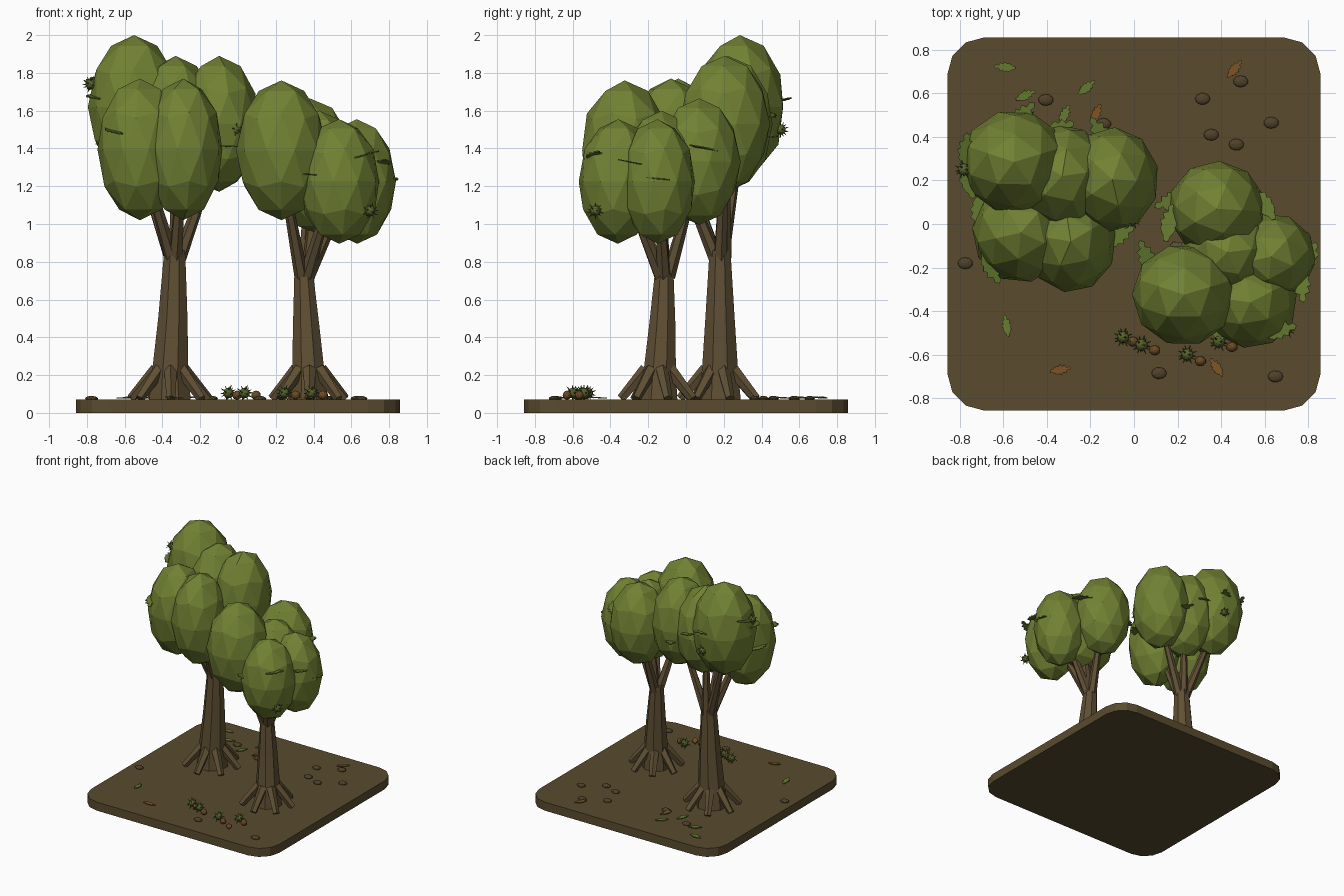
import bpy, bmesh, math, random
from mathutils import Vector, Matrix

if "Cube" in bpy.data.objects:
    bpy.data.objects.remove(bpy.data.objects["Cube"])

random.seed(4)


def material(name, rgb):
    m = bpy.data.materials.new(name)
    m.diffuse_color = (*rgb, 1)
    m.use_nodes = True
    m.node_tree.nodes["Principled BSDF"].inputs["Base Color"].default_value = m.diffuse_color
    return m


SOIL = material("soil brown", (0.100, 0.070, 0.027))
BARK = material("bark brown", (0.115, 0.078, 0.034))
FOLIAGE = material("foliage green", (0.165, 0.220, 0.033))
LEAF = material("leaf green", (0.125, 0.190, 0.028))
DRY = material("dry leaf orange", (0.200, 0.085, 0.018))
STONE = material("stone brown", (0.080, 0.054, 0.023))
BURR = material("burr green", (0.095, 0.125, 0.025))
NUT = material("nut brown", (0.150, 0.070, 0.018))


def finish(bm, name, mat):
    bmesh.ops.recalc_face_normals(bm, faces=bm.faces)
    me = bpy.data.meshes.new(name)
    bm.to_mesh(me)
    bm.free()
    me.materials.append(mat)
    ob = bpy.data.objects.new(name, me)
    bpy.context.collection.objects.link(ob)
    return ob


def limb(bm, p0, p1, r0, r1, sides=6):
    """Tapered cone between two points."""
    p0, p1 = Vector(p0), Vector(p1)
    d = p1 - p0
    mat = Matrix.Translation((p0 + p1) / 2) @ d.to_track_quat('Z', 'Y').to_matrix().to_4x4()
    bmesh.ops.create_cone(bm, cap_ends=True, segments=sides, radius1=r0,
                          radius2=r1, depth=d.length, matrix=mat)


def ball(bm, centre, size, sub=2, turn=0.0):
    """Faceted ellipsoid."""
    mat = Matrix.Translation(centre) @ Matrix.Diagonal((*size, 1)) @ Matrix.Rotation(turn, 4, 'Z')
    bmesh.ops.create_icosphere(bm, subdivisions=sub, radius=1, matrix=mat)


def loft(bm, rings, sides=8):
    """Skin of rings given as (x, y, z, radius)."""
    loops = []
    for x, y, z, r in rings:
        loops.append([bm.verts.new((x + r * math.cos(a), y + r * math.sin(a), z))
                      for a in (math.tau * (i + 0.5) / sides for i in range(sides))])
    for lo, hi in zip(loops, loops[1:]):
        for i in range(sides):
            j = (i + 1) % sides
            bm.faces.new((lo[i], lo[j], hi[j], hi[i]))
    bm.faces.new(loops[-1])
    bm.faces.new(loops[0][::-1])


def leaf(bm, pos, heading, length, tilt=0.0, thick=0.006):
    """Thin leaf with a saw-toothed edge, extending along its heading."""
    half = []
    teeth = 5
    for i in range(teeth):
        t = (i + 0.5) / teeth
        w = 0.25 * math.sin(math.pi * t) ** 0.8
        half += [(t - 0.07, w * 0.72), (t + 0.07, w)]
    outline = [(0, 0)] + half + [(1.05, 0)] + [(x, -y) for x, y in half[::-1]]
    mat = (Matrix.Translation(pos) @ Matrix.Rotation(heading, 4, 'Z')
           @ Matrix.Rotation(tilt, 4, 'Y'))
    f = bm.faces.new([bm.verts.new(mat @ Vector(((x - 0.5) * length, y * length, 0)))
                      for x, y in outline])
    ext = bmesh.ops.extrude_face_region(bm, geom=[f])
    up = mat.to_3x3() @ Vector((0, 0, thick))
    bmesh.ops.translate(bm, vec=up, verts=[v for v in ext["geom"] if isinstance(v, bmesh.types.BMVert)])


def burr(bm, c, r=0.028):
    """Round husk covered in spikes."""
    ball(bm, c, (r, r, r), 2)
    c = Vector(c)
    for i in range(18):
        z = 1 - 2 * (i + 0.5) / 18
        a = i * 2.4
        s = math.sqrt(1 - z * z)
        d = Vector((s * math.cos(a), s * math.sin(a), z))
        limb(bm, c + d * r * 0.8, c + d * r * 1.65, r * 0.18, 0.001, 4)


# Ground slab with rounded corners
H, R, TOP = 0.857, 0.17, 0.07
bm = bmesh.new()
pts = []
for q in range(4):
    for k in range(4):
        a = math.radians(90 * q + 30 * k)
        sx, sy = (1, -1, -1, 1)[q], (1, 1, -1, -1)[q]
        pts.append((sx * (H - R) + R * math.cos(a), sy * (H - R) + R * math.sin(a)))
base = bm.faces.new([bm.verts.new((x, y, 0)) for x, y in pts])
ext = bmesh.ops.extrude_face_region(bm, geom=[base])
bmesh.ops.translate(bm, vec=(0, 0, TOP), verts=[v for v in ext["geom"] if isinstance(v, bmesh.types.BMVert)])
finish(bm, "ground_slab", SOIL)


# Trees: trunk rings, then crown lobes as (centre, radii)
TREES = {
    "tall_tree": dict(
        rings=[(-0.36, 0.18, 0.06, 0.120), (-0.36, 0.18, 0.20, 0.105),
               (-0.345, 0.18, 0.50, 0.084), (-0.335, 0.18, 0.86, 0.060)],
        lobes=[((-0.55, 0.285, 1.62), (0.245, 0.24, 0.38)),
               ((-0.10, 0.205, 1.53), (0.215, 0.24, 0.36)),
               ((-0.52, -0.04, 1.395), (0.225, 0.23, 0.375)),
               ((-0.29, -0.08, 1.395), (0.210, 0.235, 0.375)),
               ((-0.33, 0.22, 1.53), (0.215, 0.24, 0.36))]),
    "short_tree": dict(
        rings=[(0.375, -0.145, 0.06, 0.108), (0.373, -0.14, 0.20, 0.094),
               (0.36, -0.125, 0.48, 0.074), (0.347, -0.115, 0.76, 0.052)],
        lobes=[((0.23, -0.325, 1.39), (0.240, 0.235, 0.37)),
               ((0.38, 0.07, 1.33), (0.225, 0.22, 0.335)),
               ((0.63, -0.15, 1.225), (0.207, 0.20, 0.33)),
               ((0.535, -0.36, 1.225), (0.215, 0.21, 0.33)),
               ((0.43, -0.13, 1.27), (0.215, 0.21, 0.33))]),
}

for name, t in TREES.items():
    bm = bmesh.new()
    loft(bm, t["rings"])
    finish(bm, name + "_trunk", BARK)

    # Splayed roots
    bm = bmesh.new()
    cx, cy, _, r = t["rings"][0]
    for i in range(7):
        a = math.tau * i / 7 + 0.25
        d = Vector((math.cos(a), math.sin(a), 0))
        o = Vector((cx, cy, 0))
        limb(bm, o + d * r * 0.6 + Vector((0, 0, 0.23)),
             o + d * (r + 0.09) + Vector((0, 0, 0.075)), 0.036, 0.025, 5)
    finish(bm, name + "_roots", BARK)

    # Branches rising into each lobe
    bm = bmesh.new()
    x, y, z, r = t["rings"][-1]
    fork = Vector((x, y, z - 0.04))
    for c, _ in t["lobes"]:
        d = Vector((c[0] - x, c[1] - y, 0))
        start = fork + d.normalized() * r * 0.4
        limb(bm, start, fork + d * 0.75 + Vector((0, 0, 0.42)), 0.038, 0.024, 6)
    finish(bm, name + "_branches", BARK)

    # Crown lobes
    for i, (c, size) in enumerate(t["lobes"]):
        bm = bmesh.new()
        ball(bm, c, size, 2, i * 0.9 + 0.3)
        finish(bm, f"{name}_crown_{i + 1}", FOLIAGE)

# Leaves sticking out of the crowns
CROWN_LEAVES = [
    (-0.76, 0.20, 1.67), (-0.71, 0.07, 1.42), (-0.77, 0.33, 1.75), (-0.08, -0.06, 1.41),
    (-0.66, -0.19, 1.49), (-0.52, 0.49, 1.65), (-0.15, 0.41, 1.45), (-0.36, 0.43, 1.58),
    (0.18, 0.11, 1.33), (0.16, 0.00, 1.45), (0.60, 0.09, 1.40), (0.77, -0.27, 1.32),
    (0.38, -0.48, 1.26), (0.66, -0.49, 1.36), (0.80, -0.17, 1.24), (0.06, -0.16, 1.36)]
bm = bmesh.new()
for x, y, z in CROWN_LEAVES:
    c = (-0.35, 0.15) if x < 0 else (0.42, -0.16)
    out = math.atan2(y - c[1], x - c[0])
    leaf(bm, (x, y, z), out + random.choice((-1.2, 1.2)), 0.17, random.uniform(-0.3, 0.3))
finish(bm, "crown_leaves", LEAF)

# Fallen leaves: x, y, heading in degrees
GREEN = [(-0.59, 0.72, 175), (-0.50, 0.59, 25), (-0.22, 0.625, 40), (-0.32, 0.50, 65), (-0.585, -0.47, 100)]
ORANGE = [(-0.175, 0.505, 65), (0.46, 0.71, 50), (-0.34, -0.67, 10), (0.38, -0.66, 125)]
for name, mat, items in (("fallen_green_leaves", LEAF, GREEN), ("fallen_dry_leaves", DRY, ORANGE)):
    bm = bmesh.new()
    for x, y, a in items:
        leaf(bm, (x, y, 0.078), math.radians(a), 0.095, 0.06)
    finish(bm, name, mat)

# Flat stones
bm = bmesh.new()
for x, y in [(-0.405, 0.57), (-0.14, 0.46), (0.315, 0.575), (0.49, 0.655), (0.355, 0.41),
             (0.47, 0.365), (0.63, 0.465), (-0.775, -0.18), (0.115, -0.685), (0.65, -0.70)]:
    ball(bm, (x, y, 0.075), (0.035, 0.027, 0.015), 2, x * 9)
finish(bm, "stones", STONE)

# Spiky husks on the ground and in the crowns
bm = bmesh.new()
for x, y in [(-0.05, -0.52), (0.035, -0.555), (0.245, -0.60), (0.39, -0.54)]:
    burr(bm, (x, y, 0.105))
finish(bm, "fallen_burrs", BURR)
bm = bmesh.new()
for p in [(0.70, -0.48, 1.07), (-0.78, 0.25, 1.74), (-0.01, 0.02, 1.50), (-0.50, 0.50, 1.50)]:
    burr(bm, p)
finish(bm, "crown_burrs", BURR)

# Loose nuts
bm = bmesh.new()
for x, y in [(0.095, -0.58), (0.305, -0.63), (0.45, -0.565), (-0.005, -0.54)]:
    ball(bm, (x, y, 0.094), (0.026, 0.023, 0.024), 2)
finish(bm, "loose_nuts", NUT)
